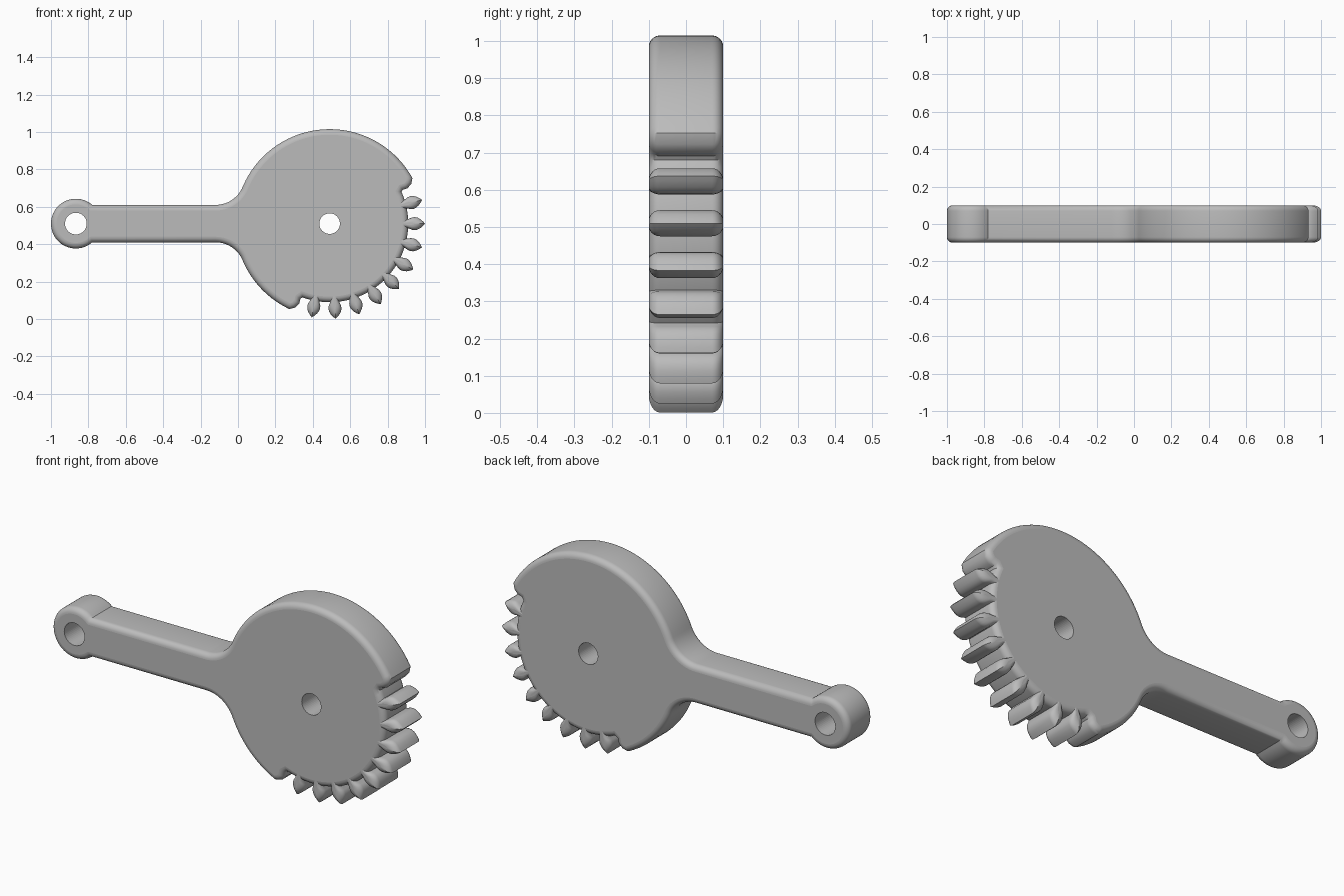
import bpy, bmesh
from math import sin, cos, pi, radians, asin, degrees
from mathutils import Vector

cube = bpy.data.objects.get("Cube")
if cube:
    bpy.data.objects.remove(cube)

CX, CZ = 0.49, 0.51          # gear centre
HALF, ROUND, STEPS = 0.1, 0.03, 6
PITCH = 14.4
RIM, ROOT = 0.505, 0.42

grey = bpy.data.materials.new("plain_grey")
grey.use_nodes = True
grey.diffuse_color = (0.5, 0.5, 0.5, 1)
grey.node_tree.nodes["Principled BSDF"].inputs["Base Color"].default_value = (0.5, 0.5, 0.5, 1)


def arc(cx, cz, r, a0, a1, n):
    """Points of an arc, angles in degrees, both ends included."""
    angles = [radians(a0 + (a1 - a0) * i / n) for i in range(n + 1)]
    return [Vector((cx + r * cos(a), cz + r * sin(a))) for a in angles]


def inset(points, d):
    """Move a counter-clockwise outline inwards by d with mitred corners."""
    result = []
    for i, p in enumerate(points):
        a = (p - points[i - 1]).normalized()
        b = (points[(i + 1) % len(points)] - p).normalized()
        na, nb = Vector((-a.y, a.x)), Vector((-b.y, b.x))
        result.append(p + (na + nb) * (d / max(0.2, 1 + na.dot(nb))))
    return result


def rounded_plate(name, shape, holes=()):
    """Stack outlines shape(d) from front to back with rounded rims and crisp holes."""
    bm = bmesh.new()

    def ring(points, y):
        return [bm.verts.new((p.x + CX, y, p.y + CZ)) for p in points]

    def wall(a, b):
        for i in range(len(a)):
            bm.faces.new((a[i - 1], a[i], b[i], b[i - 1])).smooth = True

    quarter = [i * pi / 2 / STEPS for i in range(STEPS + 1)]
    half = [(ROUND * (1 - cos(a)), HALF - ROUND + ROUND * sin(a)) for a in quarter]
    layers = [(d, -y) for d, y in reversed(half)] + half
    rings = [ring(shape(d), y) for d, y in layers]
    for a, b in zip(rings, rings[1:]):
        wall(a, b)
    bores = [(ring(h, -HALF), ring(h, HALF)) for h in holes]
    for a, b in bores:
        wall(a, b)
    # flat front and back faces, left open at the holes
    for side, outer in ((0, rings[0]), (1, rings[-1])):
        edges = []
        for loop in [outer] + [b[side] for b in bores]:
            edges += [bm.edges.get((loop[i - 1], loop[i])) for i in range(len(loop))]
        bmesh.ops.triangle_fill(bm, edges=edges, use_beauty=True)
    bm.normal_update()
    for f in bm.faces:
        if all(abs(abs(v.co.y) - HALF) < 1e-5 for v in f.verts):
            f.smooth = False
    bmesh.ops.recalc_face_normals(bm, faces=bm.faces[:])
    for e in bm.edges:
        e.smooth = e.calc_face_angle(0) < 0.6
    mesh = bpy.data.meshes.new(name)
    bm.to_mesh(mesh)
    bm.free()
    mesh.materials.append(grey)
    obj = bpy.data.objects.new(name, mesh)
    bpy.context.collection.objects.link(obj)
    return obj


def turn(r, offset, angle):
    """Point at radius r along a direction, shifted sideways by offset."""
    a = radians(angle)
    return Vector((r * cos(a) - offset * sin(a), r * sin(a) + offset * cos(a)))


# Body outline: rim, fillet, arm, eye, fillet, rim, toothed sector
first, last = 2 * PITCH, -8 * PITCH
fillet_r, join = 0.157, 157.2
eye_x, eye_r = -1.357, 0.133
eye_a = degrees(asin(HALF / eye_r))
fillet = arc(-0.61, 0.1 + fillet_r, fillet_r, join - 180, -90, 14)[1:]
flank = [(0.485, 0.024), (0.455, 0.035), (0.43, 0.03)]
outline = arc(0, 0, RIM, first, join, 56)
outline += fillet
outline += arc(eye_x, 0, eye_r, eye_a, 360 - eye_a, 44)
outline += [Vector((p.x, -p.y)) for p in reversed(fillet)]
outline += arc(0, 0, RIM, 360 - join, 360 + last, 20)
outline += [turn(r, w, last) for r, w in flank]
outline += arc(0, 0, ROOT, last + 5, first - 5, 60)
outline += [turn(r, -w, first) for r, w in reversed(flank)]

bores = [arc(0, 0, 0.055, 0, 352.5, 47), arc(eye_x, 0, 0.058, 0, 352.5, 47)]
rounded_plate("gear_arm_body", lambda d: inset(outline, d), bores)

# Leaf-shaped teeth
profile = [(0.38, 0.022), (0.425, 0.026), (0.44, 0.033), (0.455, 0.035),
           (0.47, 0.032), (0.485, 0.024), (0.5, 0.011)]


def tooth_shape(angle):
    def shape(d):
        wide, tall = 1 - d / 0.038, 1 - d / 0.08
        side = [(0.38 + (r - 0.38) * tall, w * wide) for r, w in profile]
        tip = (0.38 + 0.13 * tall, 0)
        points = [(r, -w) for r, w in side] + [tip] + side[::-1]
        return [turn(r, w, angle) for r, w in points]
    return shape


for k in range(9):
    rounded_plate(f"tooth_{k + 1}", tooth_shape(PITCH * (1 - k)))
